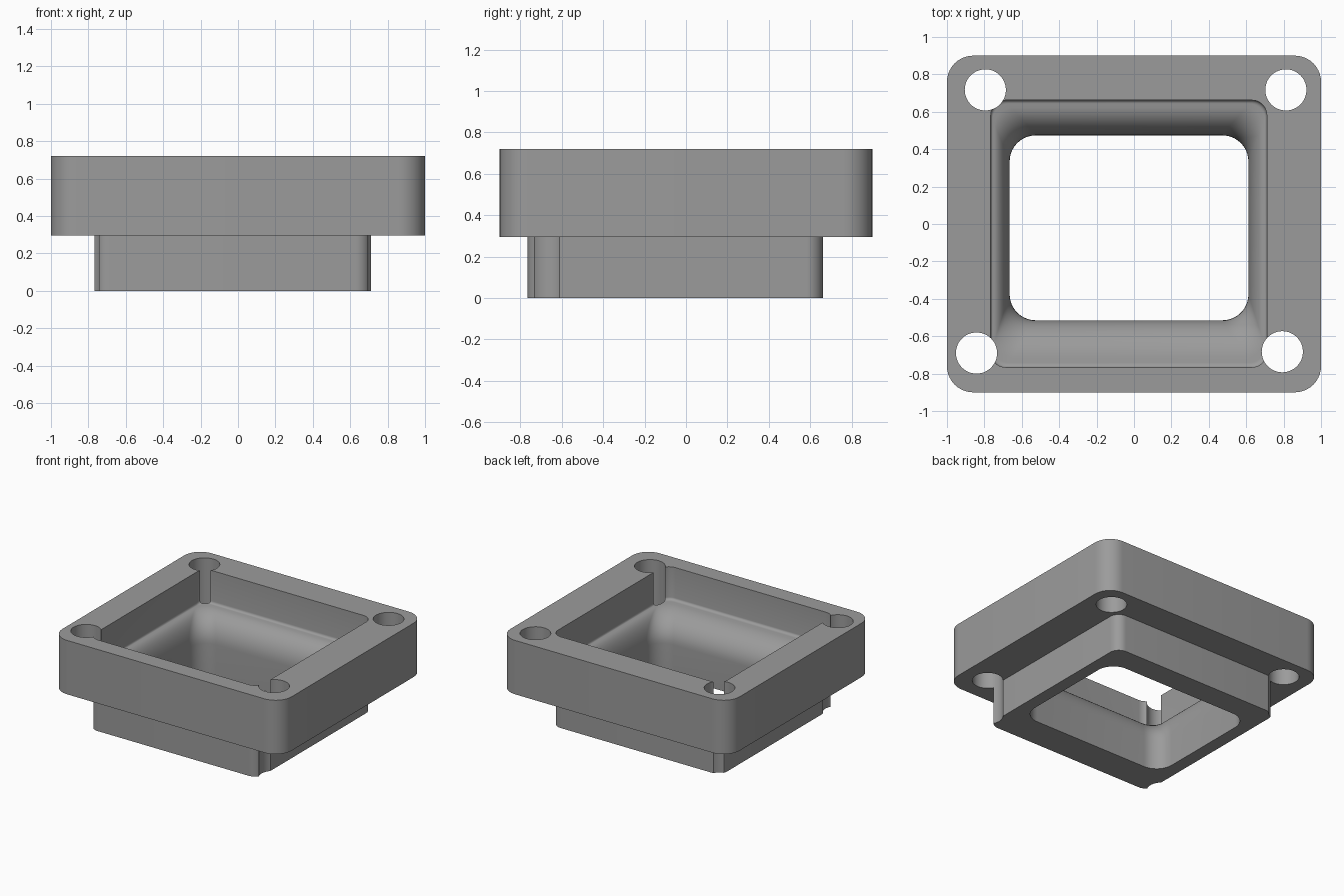
import bpy, bmesh, math

if "Cube" in bpy.data.objects:
    bpy.data.objects.remove(bpy.data.objects["Cube"])

grey = bpy.data.materials.new("plain grey")
grey.diffuse_color = (0.33, 0.33, 0.33, 1)
grey.use_nodes = True
grey.node_tree.nodes["Principled BSDF"].inputs["Base Color"].default_value = grey.diffuse_color


def rounded_rect(x0, x1, y0, y1, r, z, n=10):
    """Points of a rounded rectangle at height z."""
    pts = []
    corners = [(x1 - r, y1 - r), (x0 + r, y1 - r), (x0 + r, y0 + r), (x1 - r, y0 + r)]
    for k, (cx, cy) in enumerate(corners):
        for i in range(n + 1):
            a = (k + i / n) * math.pi / 2
            pts.append((cx + r * math.cos(a), cy + r * math.sin(a), z))
    return pts


def loft(name, rings):
    """Closed solid through a stack of rings, bottom to top."""
    bm = bmesh.new()
    loops = [[bm.verts.new(p) for p in ring] for ring in rings]
    for a, b in zip(loops, loops[1:]):
        for i in range(len(a)):
            j = (i + 1) % len(a)
            bm.faces.new((a[i], a[j], b[j], b[i]))
    bm.faces.new(loops[0][::-1])
    bm.faces.new(loops[-1])
    mesh = bpy.data.meshes.new(name)
    bm.to_mesh(mesh)
    bm.free()
    mesh.materials.append(grey)
    obj = bpy.data.objects.new(name, mesh)
    bpy.context.collection.objects.link(obj)
    return obj


def combine(target, other, operation):
    """Apply a boolean and discard the helper."""
    mod = target.modifiers.new("combine", 'BOOLEAN')
    mod.operation, mod.object, mod.solver = operation, other, 'EXACT'
    bpy.context.view_layer.objects.active = target
    bpy.ops.object.modifier_apply(modifier=mod.name)
    bpy.data.objects.remove(other)


FLANGE = (-1, 1, -0.9, 0.9, 0.14)
BLOCK = (-0.766, 0.71, -0.766, 0.662, 0.08)
THROAT = (-0.665, 0.612, -0.515, 0.474, 0.14)
BOTTOM, TOP, FLOOR, BEND = 0.295, 0.72, 0.46, 0.25

# Wide upper flange with the narrower spigot below it
body = loft("flanged_housing", [rounded_rect(*FLANGE, z) for z in (BOTTOM, TOP)])
combine(body, loft("spigot", [rounded_rect(*BLOCK, z) for z in (0, 0.4)]), 'UNION')

# Straight throat flaring over a rounded shoulder into the upper pocket
rings = [rounded_rect(*THROAT, -0.1)]
for i in range(13):
    a = i / 12 * math.pi / 2
    t = 0.9 * (1 - math.cos(a))
    size = [p + (q - p) * t for p, q in zip(THROAT, BLOCK)]
    rings.append(rounded_rect(*size, BEND + (FLOOR - BEND) * math.sin(a)))
for i in range(1, 6):  # small fillet at the foot of the pocket wall
    a = i / 5 * math.pi / 2
    t = 0.9 + 0.1 * math.sin(a)
    size = [p + (q - p) * t for p, q in zip(THROAT, BLOCK)]
    rings.append(rounded_rect(*size, FLOOR + 0.02 * (1 - math.cos(a))))
rings.append(rounded_rect(*BLOCK, TOP + 0.1))
combine(body, loft("pocket_cutter", rings), 'DIFFERENCE')

# Four bolt holes, slightly off the corners, running the full height
for x, y in ((-0.795, 0.717), (0.812, 0.717), (-0.842, -0.69), (0.793, -0.683)):
    circle = [[(x + 0.11 * math.cos(i * math.tau / 48), y + 0.11 * math.sin(i * math.tau / 48), z)
               for i in range(48)] for z in (-0.1, TOP + 0.1)]
    combine(body, loft("bolt_hole_cutter", circle), 'DIFFERENCE')

# Smooth rounded surfaces with crisp edges
bpy.ops.object.select_all(action='DESELECT')
body.select_set(True)
bpy.context.view_layer.objects.active = body
bpy.ops.object.shade_smooth_by_angle(angle=math.radians(30))
